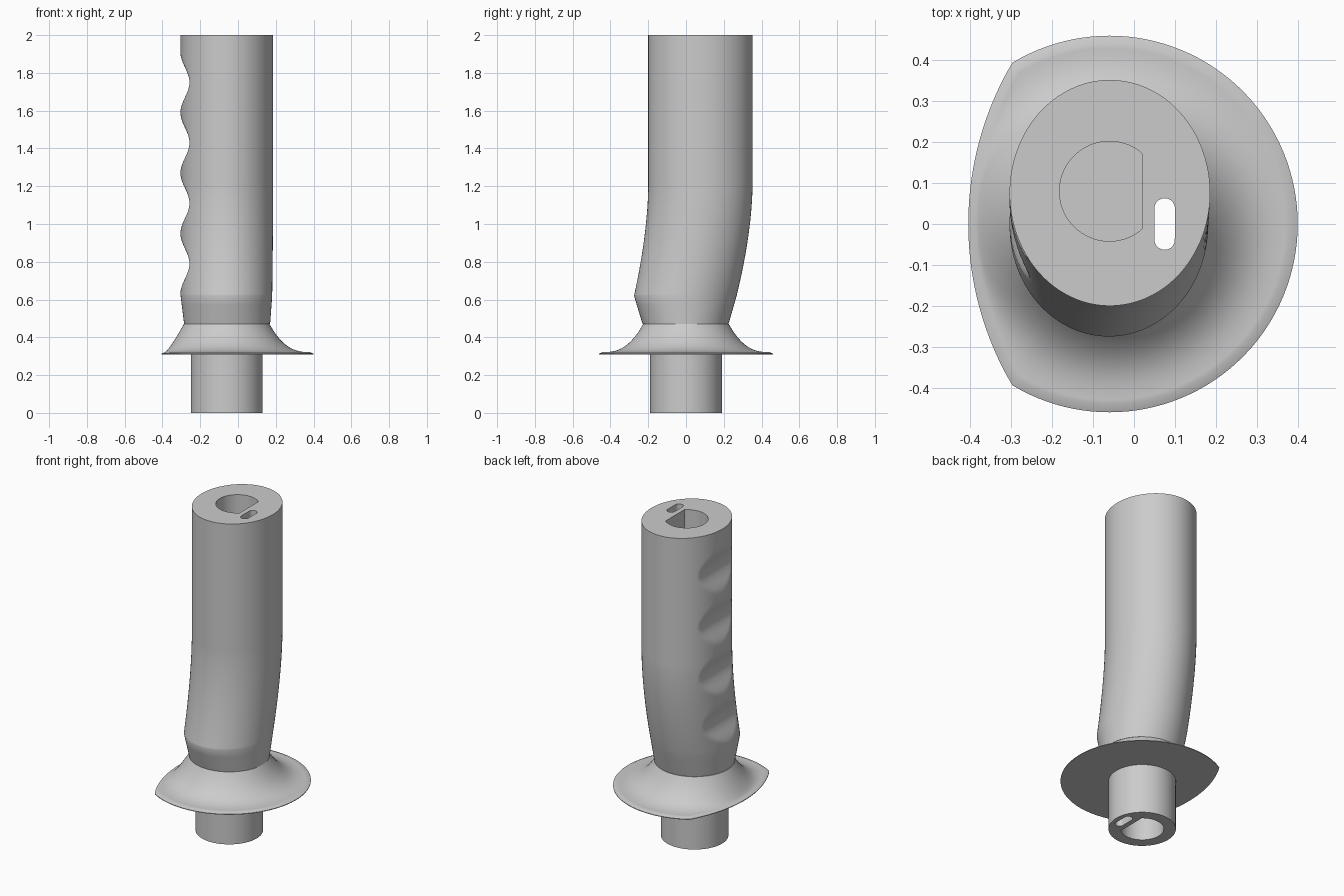
import bpy
import bmesh
from math import sin, cos, pi, sqrt, radians

cube = bpy.data.objects.get("Cube")
if cube:
    bpy.data.objects.remove(cube, do_unlink=True)

CX = -0.06   # shared axis of all parts
SEG = 128

grey = bpy.data.materials.new("plain grey")
grey.use_nodes = True
grey.diffuse_color = (0.6, 0.6, 0.6, 1)
grey.node_tree.nodes["Principled BSDF"].inputs["Base Color"].default_value = (0.6, 0.6, 0.6, 1)


def loft(name, rings):
    """Closed solid through rings of equal point count, listed bottom to top."""
    bm = bmesh.new()
    loops = [[bm.verts.new(p) for p in ring] for ring in rings]
    n = len(loops[0])
    for a, b in zip(loops, loops[1:]):
        for i in range(n):
            j = (i + 1) % n
            bm.faces.new((a[i], a[j], b[j], b[i]))
    bm.faces.new(loops[0][::-1])
    bm.faces.new(loops[-1])
    bmesh.ops.recalc_face_normals(bm, faces=bm.faces)
    mesh = bpy.data.meshes.new(name)
    bm.to_mesh(mesh)
    bm.free()
    mesh.materials.append(grey)
    obj = bpy.data.objects.new(name, mesh)
    bpy.context.collection.objects.link(obj)
    return obj


def prism(name, outline, z0, z1):
    return loft(name, [[(x, y, z) for x, y in outline] for z in (z0, z1)])


def angles(n=SEG):
    return [2 * pi * i / n for i in range(n)]


# Grip: bent oval column with finger scallops cut straight across its -x side
def grip_ring(z):
    u = max(0, min(1, (1.2 - z) / 0.58)) ** 1.7
    x0, x1 = -0.304, 0.186 - 0.005 * u
    y0, y1 = -0.2 - 0.075 * u, 0.352 - 0.084 * u
    if z < 0.62:
        k = (0.62 - z) / 0.15
        x0, x1 = x0 + 0.019 * k, x1 - 0.011 * k
        y0, y1 = y0 + 0.045 * k, y1 - 0.043 * k
    limit = -1
    if 0.63 < z < 1.91:
        limit = -0.281 - 0.024 * cos(2 * pi * (z - 0.63) / 0.32)
    return [(max(limit, (x0 + x1) / 2 + (x1 - x0) / 2 * cos(t)),
             (y0 + y1) / 2 + (y1 - y0) / 2 * sin(t), z) for t in angles()]


levels = [0.47, 0.52, 0.57, 0.62] + [0.63 + 0.016 * i for i in range(81)] + [2.0]
grip = loft("grip", [grip_ring(z) for z in levels])


# Guard: flared disc whose -x side is trimmed by a wider arc
def rim_radius(t):
    c = 0.432 * cos(t)
    return min(0.46, c + sqrt(c * c + 0.417))


def guard_ring(f):
    ring = []
    for t in angles():
        rim = rim_radius(t)
        power = 1.2 + 1.4 * (rim - 0.345) / 0.115
        r = 0.227 + (rim - 0.02 - 0.227) * f
        ring.append((CX + r * cos(t), r * sin(t), 0.322 + 0.148 * (1 - f) ** power))
    return ring


rim_ring = [(CX + rim_radius(t) * cos(t), rim_radius(t) * sin(t), 0.314) for t in angles()]
base_ring = [(x, y, 0.31) for x, y, z in rim_ring]
guard = loft("guard", [base_ring, rim_ring] + [guard_ring(1 - i / 20) for i in range(21)])

# Stem below the guard
stem = prism("stem", [(CX + 0.19 * cos(t), 0.19 * sin(t)) for t in angles()], 0, 0.31)


# Cutters: blind D-shaped sockets at both ends and a slot right through
def d_outline(cy):
    return [(min(0.02, CX + 0.122 * cos(t)), cy + 0.122 * sin(t)) for t in angles(96)]


slot = [(0.075 + 0.025 * cos(t), (0.038 if t < pi else -0.038) + 0.025 * sin(t))
        for t in angles(32)]
top_socket = prism("top_socket_cutter", d_outline(0.08), 1.1, 2.1)
stem_socket = prism("stem_socket_cutter", d_outline(0), -0.1, 0.25)
slot_cutter = prism("slot_cutter", slot, -0.1, 2.1)

cuts = {grip: (top_socket, slot_cutter), guard: (slot_cutter,), stem: (stem_socket, slot_cutter)}
for part, cutters in cuts.items():
    bpy.ops.object.select_all(action='DESELECT')
    part.select_set(True)
    bpy.context.view_layer.objects.active = part
    for cutter in cutters:
        mod = part.modifiers.new("cut", 'BOOLEAN')
        mod.operation = 'DIFFERENCE'
        mod.solver = 'EXACT'
        mod.object = cutter
        bpy.ops.object.modifier_apply(modifier=mod.name)
    bpy.ops.object.shade_smooth_by_angle(angle=radians(30))

for cutter in (top_socket, stem_socket, slot_cutter):
    bpy.data.objects.remove(cutter, do_unlink=True)
